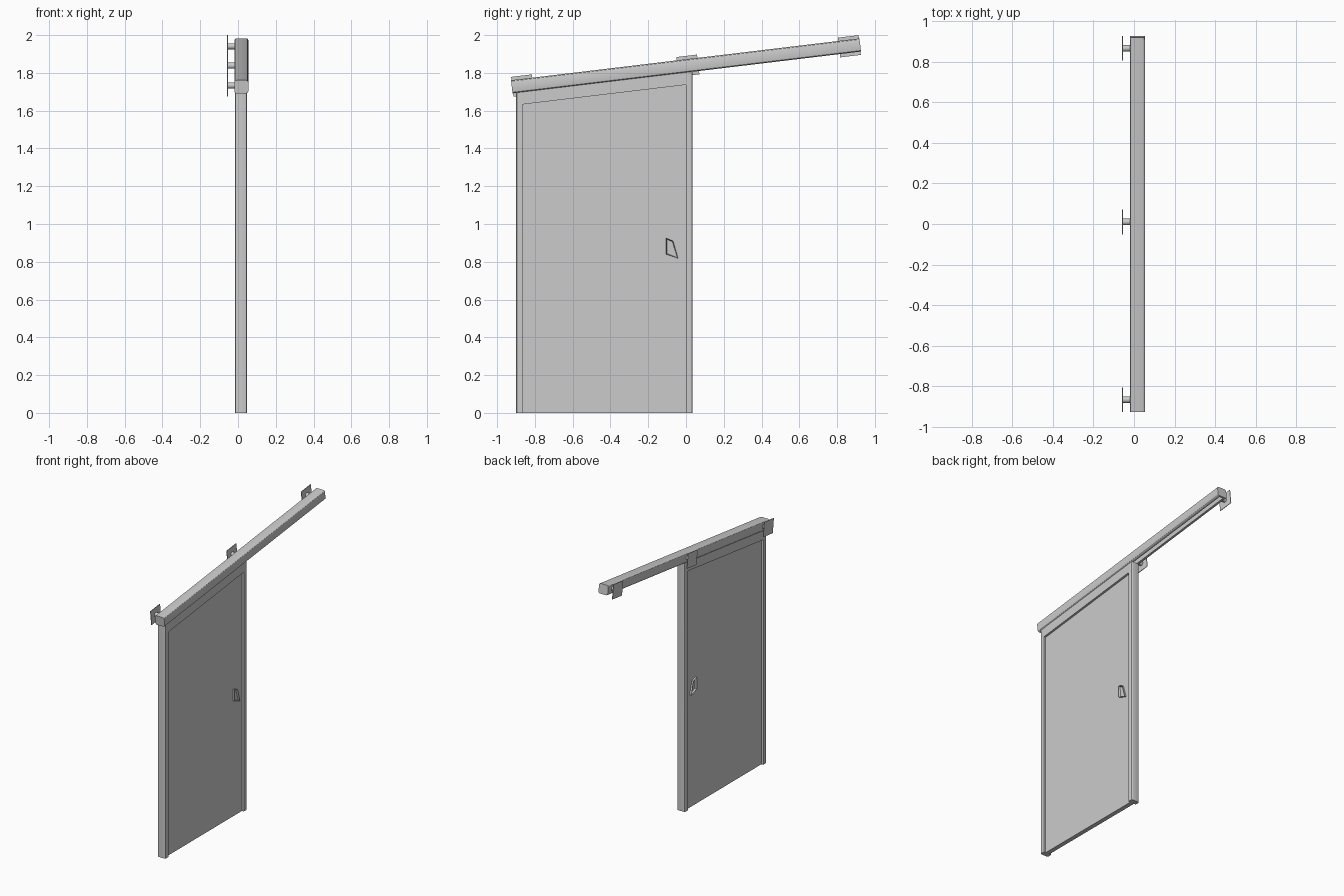
import bpy, bmesh, math
from mathutils import Matrix, Vector

if "Cube" in bpy.data.objects:
    bpy.data.objects.remove(bpy.data.objects["Cube"])

SLOPE = 0.12
TILT = Matrix.Rotation(math.atan(SLOPE), 4, 'X')
CX, RAIL_Z = 0.018, 1.837


def finish(name, bm, smooth=False):
    bmesh.ops.recalc_face_normals(bm, faces=bm.faces)
    me = bpy.data.meshes.new(name)
    bm.to_mesh(me)
    bm.free()
    ob = bpy.data.objects.new(name, me)
    bpy.context.collection.objects.link(ob)
    if smooth:
        bpy.context.view_layer.objects.active = ob
        ob.select_set(True)
        bpy.ops.object.shade_smooth_by_angle(angle=math.radians(30))
        ob.select_set(False)
    return ob


def extrude(points, vec):
    bm = bmesh.new()
    face = bm.faces.new([bm.verts.new(p) for p in points])
    new = bmesh.ops.extrude_face_region(bm, geom=[face], use_keep_orig=True)['geom']
    bmesh.ops.translate(bm, vec=vec, verts=[v for v in new if isinstance(v, bmesh.types.BMVert)])
    return bm


def prism(yz, x0, x1):
    return extrude([(x0, y, z) for y, z in yz], (x1 - x0, 0, 0))


def on_rail(y):
    return Vector((CX, y, RAIL_Z + SLOPE * y))


def top(y, base):
    return (y, base + SLOPE * y)


# Sloping rail: C channel with lips, open underneath
def channel(hw, hh, r, lip):
    pts = [(lip, -hh)]
    for sx, sz, a0 in ((1, -1, -90), (1, 1, 0), (-1, 1, 90), (-1, -1, 180)):
        for k in range(4):
            a = math.radians(a0 + 30 * k)
            pts.append((sx * (hw - r) + r * math.cos(a), sz * (hh - r) + r * math.sin(a)))
    return pts + [(-lip, -hh)]


HALF = 0.929
outer = channel(0.037, 0.035, 0.012, 0.016)
inner = channel(0.031, 0.029, 0.007, 0.016)
bm = extrude([(x, -HALF + 0.01, z) for x, z in outer + inner[::-1]], (0, 2 * HALF - 0.02, 0))
bm.transform(Matrix.Translation(on_rail(0)) @ TILT)
finish("rail", bm, True)

# End caps closing the rail
for name, y in (("rail_cap_low", -HALF), ("rail_cap_high", HALF - 0.012)):
    bm = extrude([(x, y, z) for x, z in outer[1:-1]], (0, 0.012, 0))
    bm.transform(Matrix.Translation(on_rail(0)) @ TILT)
    finish(name, bm, True)

# Wall brackets: thin tilted plate and round stand-off
for i, y in enumerate((-0.865, 0.01, 0.865)):
    c = on_rail(y)
    bm = bmesh.new()
    bmesh.ops.create_cube(bm, size=1, matrix=Matrix.Translation((-0.056, c.y, c.z)) @ TILT
                          @ Matrix.Diagonal((0.004, 0.11, 0.105, 1)))
    finish(f"wall_plate_{i}", bm)
    bm = bmesh.new()
    bmesh.ops.create_cone(bm, cap_ends=True, segments=20, radius1=0.016, radius2=0.016, depth=0.038,
                          matrix=Matrix.Translation((-0.037, c.y, c.z)) @ Matrix.Rotation(math.pi / 2, 4, 'Y'))
    finish(f"stand_off_{i}", bm, True)

# Door frame: two posts with softened outer edges, and a sloping header
X0, X1 = -0.015, 0.047
for name, ya, yb, edge in (("post_low", -0.90, -0.865, -0.90), ("post_high", 0.0, 0.035, 0.035)):
    bm = prism([(ya, 0), (yb, 0), top(yb, 1.804), top(ya, 1.804)], X0, X1)
    sel = [e for e in bm.edges if all(abs(v.co.y - edge) < 1e-4 for v in e.verts)
           and abs(e.verts[0].co.z - e.verts[1].co.z) > 1]
    bmesh.ops.bevel(bm, geom=sel, offset=0.008, segments=3, profile=0.5, affect='EDGES')
    finish(name, bm, True)
finish("header", prism([top(-0.865, 1.737), top(0, 1.737), top(0, 1.804), top(-0.865, 1.804)], X0, X1))

# Door leaf, set back from the frame
finish("door_panel", prism([(-0.867, 0), (0.002, 0), top(0.002, 1.739), top(-0.867, 1.739)], 0.0, 0.032))

# Skewed handle rims on both faces
quad = [Vector(p) for p in ((-0.105, 0.925), (-0.068, 0.91), (-0.042, 0.818), (-0.105, 0.84))]
mid = sum(quad, Vector((0, 0))) / 4
for name, x0, x1 in (("handle_right", 0.031, 0.045), ("handle_left", -0.013, 0.001)):
    bm = prism(quad, x0, x1)
    face = max(bm.faces, key=lambda f: abs(f.calc_center_median().x - 0.016))
    bmesh.ops.inset_region(bm, faces=[face], thickness=0.006)
    bmesh.ops.translate(bm, verts=face.verts, vec=(-0.012 if x0 > 0 else 0.012, 0, 0))
    finish(name, bm)
